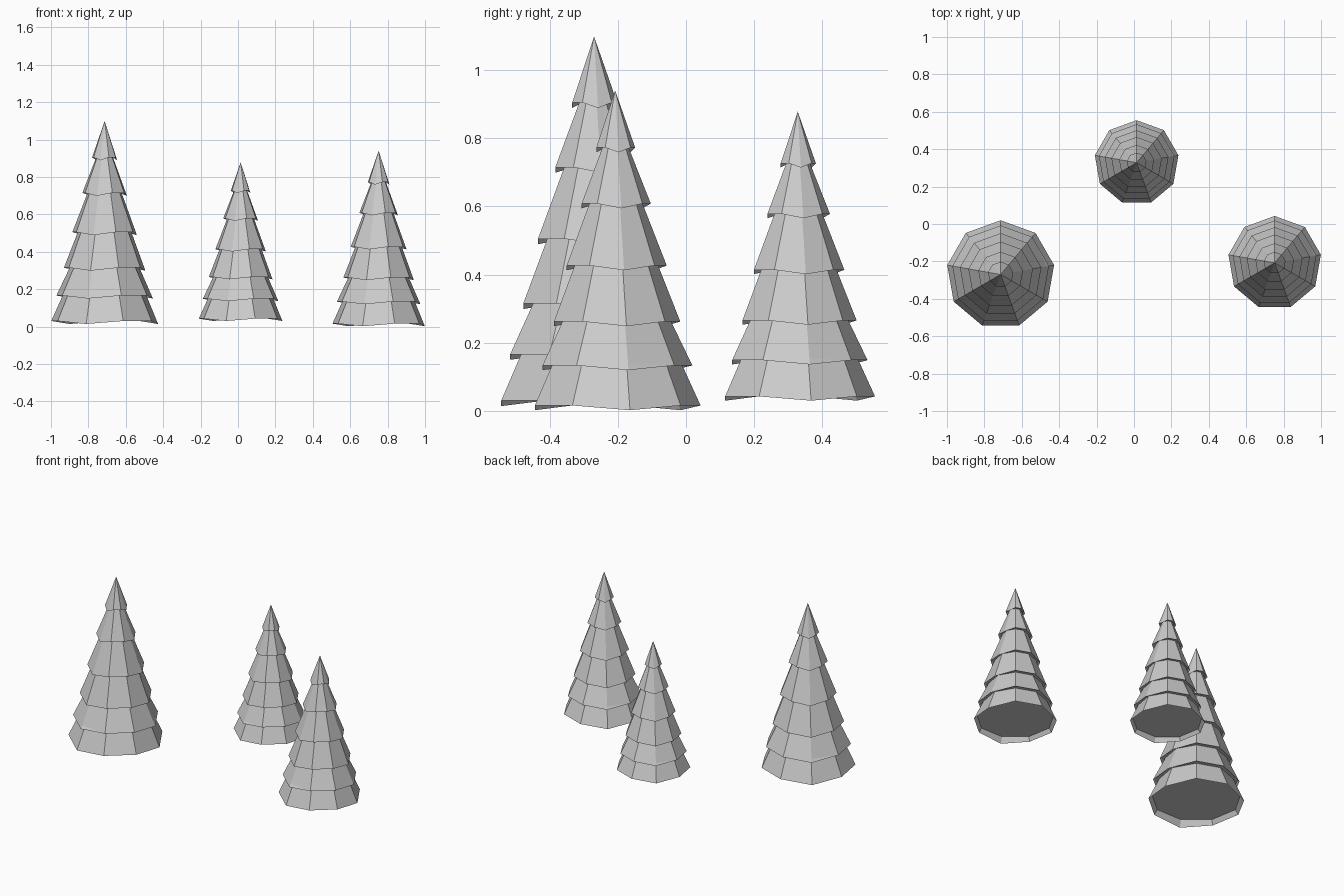
import bpy, bmesh
from math import sin, cos, radians

if "Cube" in bpy.data.objects:
    bpy.data.objects.remove(bpy.data.objects["Cube"])

SIDES = 9
DROOP = 0.016   # every third rim corner hangs lower

# One tier per row: rim height, rim radius, radius where the next tier begins
TIERS = [(0.0, 0.290, 0.228), (0.136, 0.262, 0.190), (0.285, 0.221, 0.146),
         (0.475, 0.175, 0.093), (0.685, 0.121, 0.046), (0.875, 0.068, 0.0)]
APEX = 1.085


def ring(bm, r, z, wavy=False):
    verts = []
    for k in range(SIDES):
        a = radians(10 + 40 * k)
        dz = DROOP if wavy and k % 3 else 0
        verts.append(bm.verts.new((r * cos(a), r * sin(a), z + dz)))
    return verts


def bridge(bm, low, high):
    for k in range(SIDES):
        n = (k + 1) % SIDES
        bm.faces.new((low[k], low[n], high[n], high[k]))


def add_tier(bm, z, r, r_top, z_top, rise):
    rim = ring(bm, r, z, True)
    # hollow underside: inner wall and raised flat cap
    inner = ring(bm, r - 0.45 * rise, z + rise)
    bridge(bm, inner, rim)
    bm.faces.new(inner[::-1])
    if r_top == 0:
        tip = bm.verts.new((0, 0, z_top))
        for k in range(SIDES):
            bm.faces.new((rim[k], rim[(k + 1) % SIDES], tip))
    else:
        # run on up to just inside the tier above
        slope = (r - r_top) / (z_top - z)
        top = ring(bm, r_top - slope * 0.025, z_top + 0.025 + DROOP)
        bridge(bm, rim, top)
        bm.faces.new(top)


def add_tree(name, location, scale):
    bm = bmesh.new()
    for i, (z, r, r_top) in enumerate(TIERS):
        z_top = TIERS[i + 1][0] if i + 1 < len(TIERS) else APEX
        add_tier(bm, z, r, r_top, z_top, 0.045 if i == 0 else 0.022)
    mesh = bpy.data.meshes.new(name)
    bm.to_mesh(mesh)
    bm.free()
    obj = bpy.data.objects.new(name, mesh)
    obj.location = location
    obj.scale = (scale,) * 3
    bpy.context.collection.objects.link(obj)


# Three fir trees of the same shape at different sizes
add_tree("large_tree", (-0.713, -0.27, 0.014), 1.0)
add_tree("medium_tree", (0.752, -0.208, 0.002), 0.865)
add_tree("small_tree", (0.014, 0.328, 0.03), 0.782)
